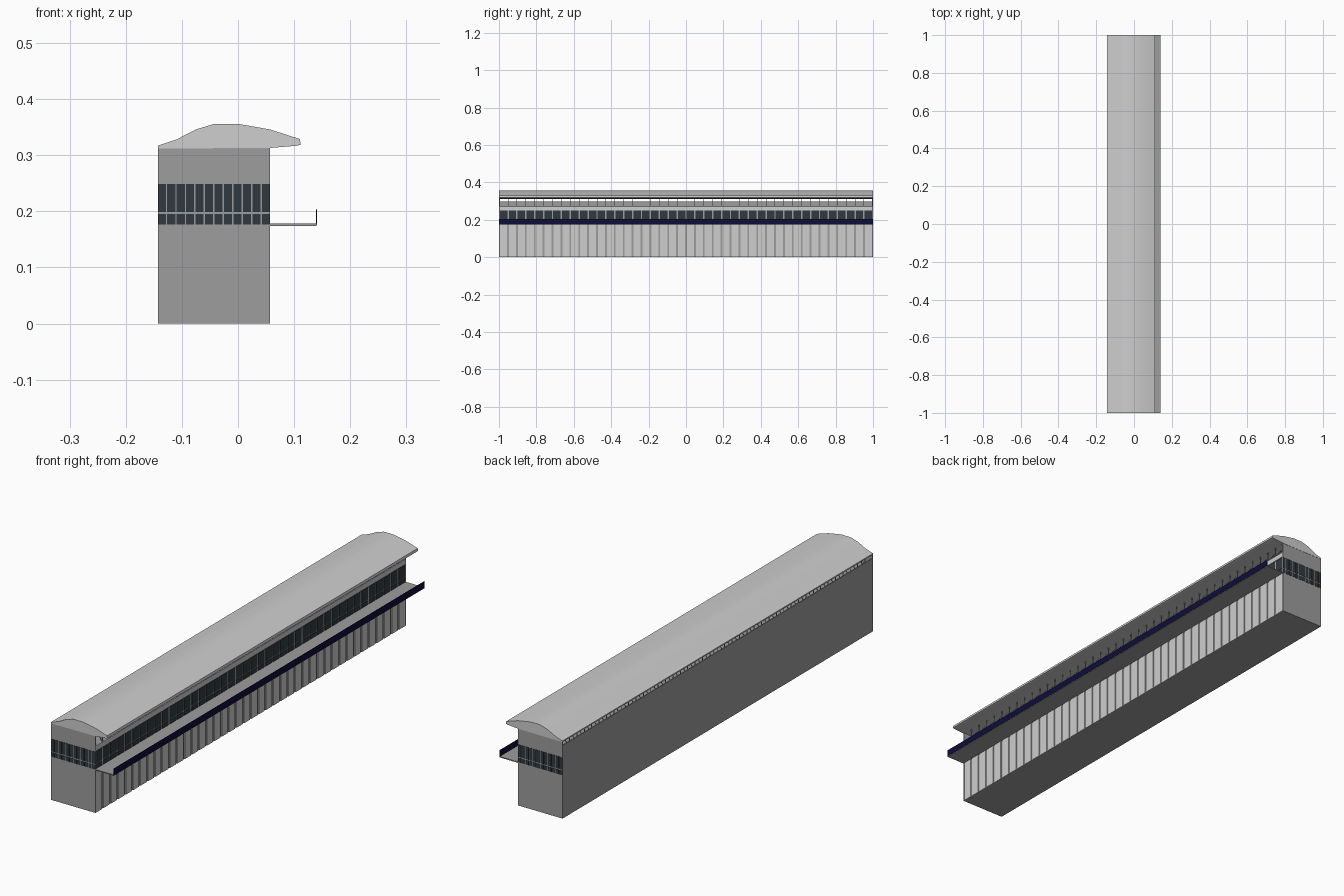
import bpy, bmesh
from mathutils import Vector, Matrix

cube = bpy.data.objects.get("Cube")
if cube:
    bpy.data.objects.remove(cube, do_unlink=True)


def material(name, rgb):
    m = bpy.data.materials.new(name)
    m.use_nodes = True
    m.diffuse_color = (*rgb, 1)
    m.node_tree.nodes["Principled BSDF"].inputs["Base Color"].default_value = (*rgb, 1)
    return m


light = material("light grey", (0.62, 0.62, 0.62))
grey = material("mid grey", (0.34, 0.34, 0.34))
glass = material("dark glass", (0.03, 0.042, 0.05))
navy = material("navy blue", (0.004, 0.004, 0.04))


def finish(name, bm, mat):
    bmesh.ops.recalc_face_normals(bm, faces=bm.faces)
    mesh = bpy.data.meshes.new(name)
    bm.to_mesh(mesh)
    bm.free()
    mesh.materials.append(mat)
    obj = bpy.data.objects.new(name, mesh)
    bpy.context.collection.objects.link(obj)
    return obj


def add_box(bm, x, y, z):
    """Box from (low, high) pairs along each axis."""
    lo, hi = Vector((x[0], y[0], z[0])), Vector((x[1], y[1], z[1]))
    m = Matrix.Translation((lo + hi) / 2) @ Matrix.Diagonal((*(hi - lo), 1))
    bmesh.ops.create_cube(bm, size=1, matrix=m)


def boxes(name, mat, items):
    bm = bmesh.new()
    for item in items:
        add_box(bm, *item)
    return finish(name, bm, mat)


def add_bar(bm, a, b, t):
    """Thin square bar between two points."""
    a, b = Vector(a), Vector(b)
    d = b - a
    m = (Matrix.Translation((a + b) / 2) @ d.to_track_quat('Z', 'Y').to_matrix().to_4x4()
         @ Matrix.Diagonal((t, t, d.length, 1)))
    bmesh.ops.create_cube(bm, size=1, matrix=m)


BACK, FACE, END = -0.143, 0.057, 0.999
DECK, EAVE = 0.272, 0.313
SILL, RAIL, HEAD = 0.177, 0.197, 0.249
BAYS = 42
PITCH = 2 * END / BAYS

# Main block, with a back parapet and two tall end walls
boxes("main_block", grey, [((BACK, FACE - 0.003), (-END, END), (0, DECK))])
boxes("back_parapet", grey, [((BACK, BACK + 0.004), (-END, END), (DECK, 0.298))])
boxes("end_walls", grey, [((BACK, FACE), sorted((s * END, s * (END - 0.004))), (0, EAVE))
                          for s in (-1, 1)])

# Wall panels along the platform side
bays = [-END + PITCH * (i + 0.5) for i in range(BAYS)]
boxes("wall_panels", light, [((FACE - 0.004, FACE), (y - 0.019, y + 0.019), (0, 0.174))
                             for y in bays])
boxes("upper_wall_band", light, [((FACE - 0.004, FACE), (-END, END), (0.251, DECK))])

# Window panes: two rows along the side and on both ends
rows = [(SILL, RAIL - 0.002), (RAIL + 0.002, HEAD)]
boxes("side_windows", glass, [((FACE - 0.004, FACE - 0.001), (y - 0.020, y + 0.020), r)
                              for y in bays for r in rows])
COLUMNS, GAP = 12, 0.0025
width = (FACE - BACK - GAP * (COLUMNS - 1)) / COLUMNS
starts = [BACK + i * (width + GAP) for i in range(COLUMNS)]
boxes("end_windows", glass, [((x, x + width), sorted((s * END, s * (END + 0.001))), r)
                             for s in (-1, 1) for x in starts for r in rows])

# Canopy with its upright fascia
boxes("canopy", grey, [((FACE - 0.004, 0.14), (-1, 1), (0.174, 0.178))])
boxes("canopy_fascia", navy, [((0.139, 0.141), (-1, 1), (0.176, 0.203))])

# Roof trusses in the open gap under the roof
bm = bmesh.new()
STEPS = 6
for i in range(1, BAYS):
    y = -END + PITCH * i
    xs = [BACK + 0.002 + (FACE - BACK - 0.004) * k / STEPS for k in range(STEPS + 1)]
    for k in range(STEPS):
        z0, z1 = (DECK, EAVE) if k % 2 == 0 else (EAVE, DECK)
        add_bar(bm, (xs[k], y, z0), (xs[k + 1], y, z1), 0.0025)
    for x in (xs[0], xs[-1]):
        add_bar(bm, (x, y, DECK), (x, y, EAVE), 0.0025)
finish("roof_trusses", bm, grey)

# Curved roof extruded along the building
profile = [(BACK, 0.312), (BACK, 0.317), (-0.11, 0.328), (-0.075, 0.346), (-0.042, 0.356),
           (0, 0.356), (0.057, 0.346), (0.11, 0.329), (0.112, 0.319), (0.105, 0.317),
           (FACE, 0.313)]
bm = bmesh.new()
face = bm.faces.new([bm.verts.new((x, -1, z)) for x, z in profile])
ext = bmesh.ops.extrude_face_region(bm, geom=[face], use_keep_orig=True)
bmesh.ops.translate(bm, vec=(0, 2, 0),
                    verts=[v for v in ext["geom"] if isinstance(v, bmesh.types.BMVert)])
roof = finish("roof", bm, light)
bpy.ops.object.select_all(action='DESELECT')
roof.select_set(True)
bpy.context.view_layer.objects.active = roof
bpy.ops.object.shade_smooth_by_angle(angle=0.6)
